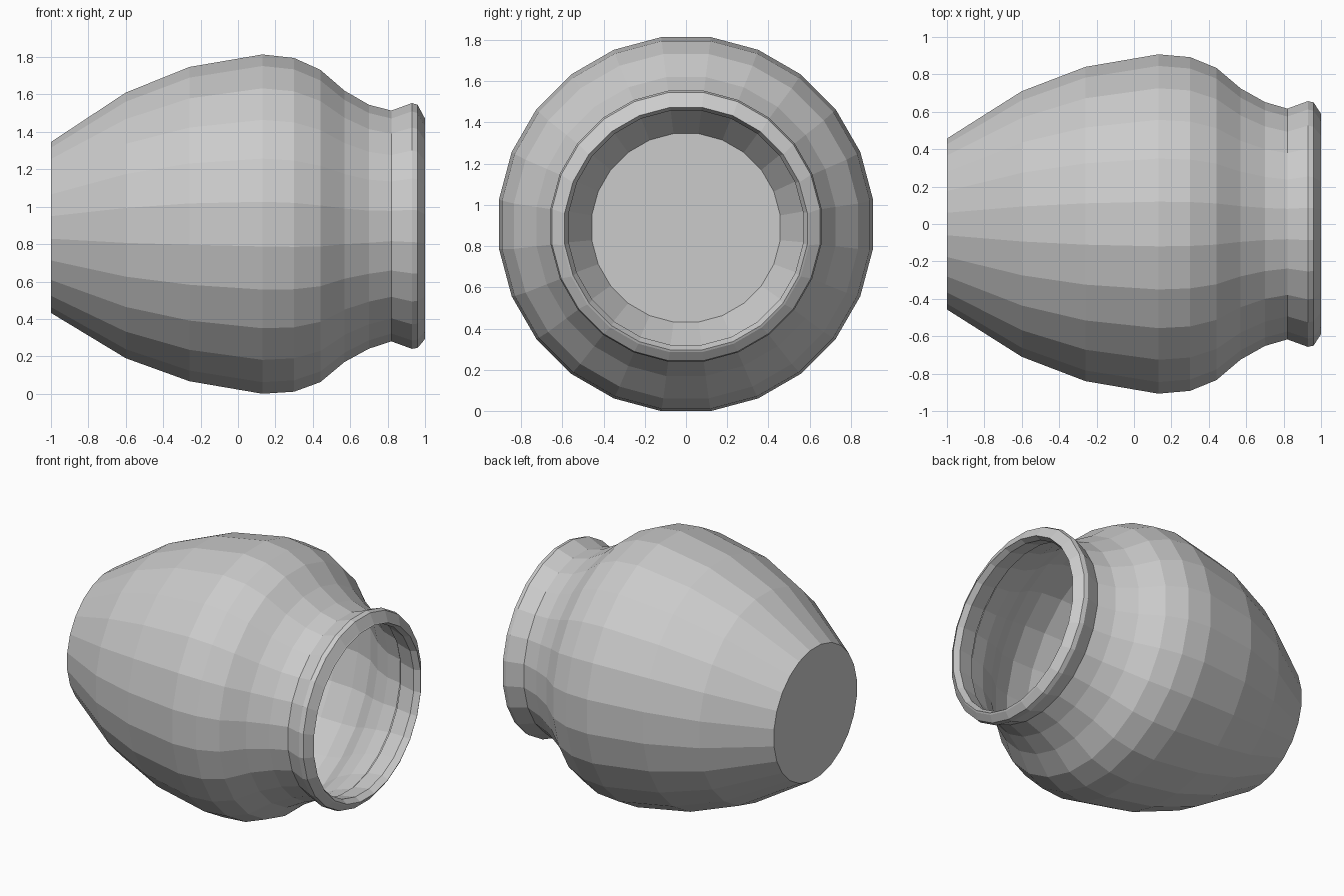
import bpy, bmesh
from math import sin, cos, pi

cube = bpy.data.objects.get("Cube")
if cube:
    bpy.data.objects.remove(cube)

SIDES = 24

clay = bpy.data.materials.new("plain_grey")
clay.use_nodes = True
GREY = (0.6, 0.6, 0.6, 1)
clay.diffuse_color = GREY
clay.node_tree.nodes["Principled BSDF"].inputs["Base Color"].default_value = GREY


def lathe(name, profile, cap_start=False):
    """Turn (x, flat radius, axis height) rings around the lying x axis."""
    bm = bmesh.new()
    rings = []
    for x, r, zc in profile:
        r /= cos(pi / SIDES)
        angles = [(i + 0.5) * 2 * pi / SIDES for i in range(SIDES)]
        rings.append([bm.verts.new((x, r * cos(a), zc + r * sin(a))) for a in angles])
    for a, b in zip(rings, rings[1:]):
        for i in range(SIDES):
            j = (i + 1) % SIDES
            bm.faces.new((a[i], a[j], b[j], b[i]))
    if cap_start:
        bm.faces.new(rings[0])
    bmesh.ops.recalc_face_normals(bm, faces=bm.faces)
    # The flat base must look away from the mouth
    bm.faces.ensure_lookup_table()
    if cap_start and bm.faces[-1].normal.x > 0:
        bmesh.ops.reverse_faces(bm, faces=bm.faces)
    mesh = bpy.data.meshes.new(name)
    bm.to_mesh(mesh)
    bm.free()
    mesh.materials.append(clay)
    obj = bpy.data.objects.new(name, mesh)
    bpy.context.collection.objects.link(obj)
    return obj


# Jar lying on its side: base, belly, shoulder, neck, rolled rim and inner lip
lathe("jar_body", [
    (-1.0, 0.457, 0.889), (-0.6, 0.71, 0.90), (-0.26, 0.84, 0.907),
    (0.13, 0.907, 0.907), (0.30, 0.892, 0.903), (0.44, 0.835, 0.897),
    (0.57, 0.725, 0.895), (0.70, 0.652, 0.893), (0.82, 0.617, 0.897),
    (0.93, 0.657, 0.897), (0.96, 0.65, 0.895), (0.995, 0.597, 0.883),
    (1.0, 0.588, 0.885), (0.96, 0.568, 0.889), (0.84, 0.595, 0.895),
], cap_start=True)
